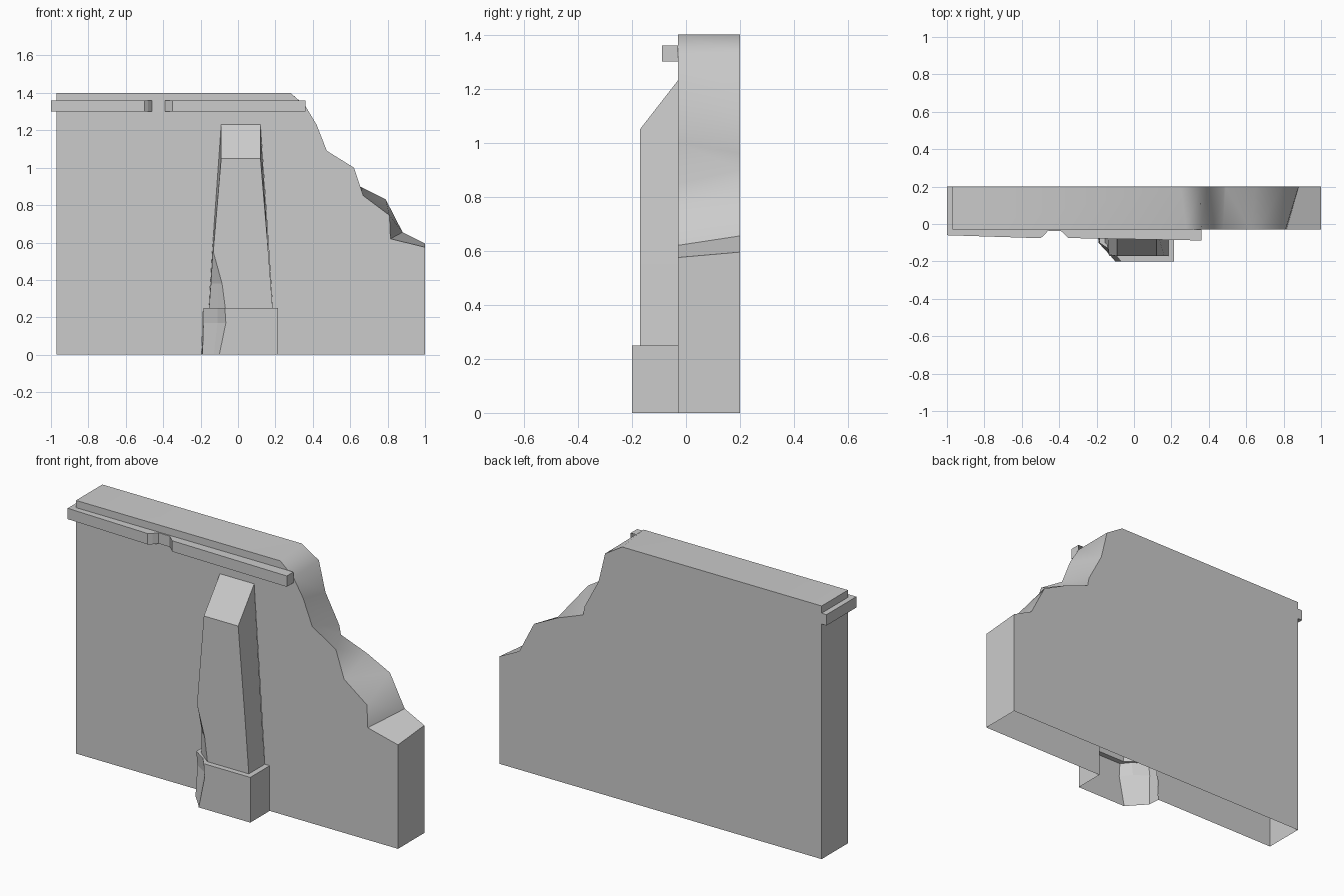
import bpy, bmesh

if "Cube" in bpy.data.objects:
    bpy.data.objects.remove(bpy.data.objects["Cube"])


def make(name, bm, smooth=None):
    """Clean the bmesh, turn it into an object and set shading."""
    bmesh.ops.remove_doubles(bm, verts=bm.verts, dist=0.0005)
    bmesh.ops.recalc_face_normals(bm, faces=bm.faces)
    mesh = bpy.data.meshes.new(name)
    bm.to_mesh(mesh)
    bm.free()
    obj = bpy.data.objects.new(name, mesh)
    bpy.context.collection.objects.link(obj)
    if smooth:
        bpy.ops.object.select_all(action='DESELECT')
        obj.select_set(True)
        bpy.context.view_layer.objects.active = obj
        bpy.ops.object.shade_smooth_by_angle(angle=smooth)
    return obj


def strip(bm, a, b):
    """Quads between two equally long vertex rows."""
    for i in range(len(a) - 1):
        bm.faces.new((a[i], a[i + 1], b[i + 1], b[i]))


FRONT, BACK = -0.03, 0.2

# Ruined wall: front and back outlines differ along the broken edge, open below
front_edge = [(-0.97, 0), (-0.97, 1.4), (0.28, 1.4), (0.36, 1.33), (0.42, 1.23),
              (0.475, 1.09), (0.62, 1.0), (0.67, 0.85), (0.81, 0.745),
              (0.815, 0.62), (1.0, 0.575), (1.0, 0)]
back_edge = [(-0.97, 0), (-0.97, 1.4), (0.25, 1.4), (0.355, 1.335), (0.395, 1.17),
             (0.48, 1.01), (0.49, 0.96), (0.65, 0.9), (0.79, 0.83),
             (0.88, 0.655), (1.0, 0.595), (1.0, 0)]
# The front face leaves an opening behind the hollow buttress
notch = [(0.215, 0), (0.215, 0.25), (0.185, 0.25), (0.12, 1.23), (-0.09, 1.23),
         (-0.138, 0.55), (-0.155, 0.25), (-0.185, 0.25), (-0.195, 0)]
bm = bmesh.new()
f = [bm.verts.new((x, FRONT, z)) for x, z in front_edge]
b = [bm.verts.new((x, BACK, z)) for x, z in back_edge]
n = [bm.verts.new((x, FRONT, z)) for x, z in notch]
strip(bm, f, b)
bm.faces.new(f + n)
bm.faces.new(b)
make("ruined_wall", bm, 0.7)

# Cornice around the left end and front, with a chipped spot
plan = [(-0.97, BACK), (-1.0, BACK), (-1.0, -0.06), (-0.5, -0.076), (-0.48, -0.06),
        (-0.46, -0.036), (-0.39, -0.038), (-0.35, -0.075), (0.36, -0.088),
        (0.36, FRONT), (-0.97, FRONT)]
bm = bmesh.new()
lo = [bm.verts.new((x, y, 1.3)) for x, y in plan]
hi = [bm.verts.new((x, y, 1.36)) for x, y in plan]
strip(bm, lo[:-1], hi[:-1])
bm.faces.new(lo)
bm.faces.new(hi)
make("cornice", bm)

# Buttress: plinth, step and tapered shaft lofted in rings with a broken left corner.
# Each ring: height, three left points, front-left corner, right x, front y
rings = [
    (0.00, (-0.195, -0.03), (-0.19, -0.10), (-0.13, -0.165), -0.10, 0.215, -0.2),
    (0.17, (-0.185, -0.03), (-0.185, -0.09), (-0.11, -0.14), -0.065, 0.215, -0.2),
    (0.25, (-0.185, -0.03), (-0.185, -0.10), (-0.11, -0.15), -0.07, 0.215, -0.2),
    (0.25, (-0.155, -0.03), (-0.155, -0.10), (-0.108, -0.14), -0.068, 0.185, -0.17),
    (0.38, (-0.147, -0.03), (-0.145, -0.11), (-0.106, -0.15), -0.085, 0.175, -0.17),
    (0.55, (-0.138, -0.03), (-0.135, -0.15), (-0.135, -0.163), -0.132, 0.162, -0.17),
    (1.05, (-0.09, -0.03), (-0.09, -0.17), (-0.09, -0.17), -0.09, 0.12, -0.17),
]
bm = bmesh.new()
rows = []
for z, p, q, r, fl, right, fy in rings:
    zb = 1.23 if z == 1.05 else z        # sloped cap rises towards the wall
    pts = [(*p, zb), (*q, z), (*r, z), (fl, fy, z), (right, fy, z), (right, FRONT, zb)]
    rows.append([bm.verts.new(v) for v in pts])
for a, c in zip(rows, rows[1:]):
    strip(bm, a, c)
bm.faces.new(rows[-1])
make("buttress", bm)
